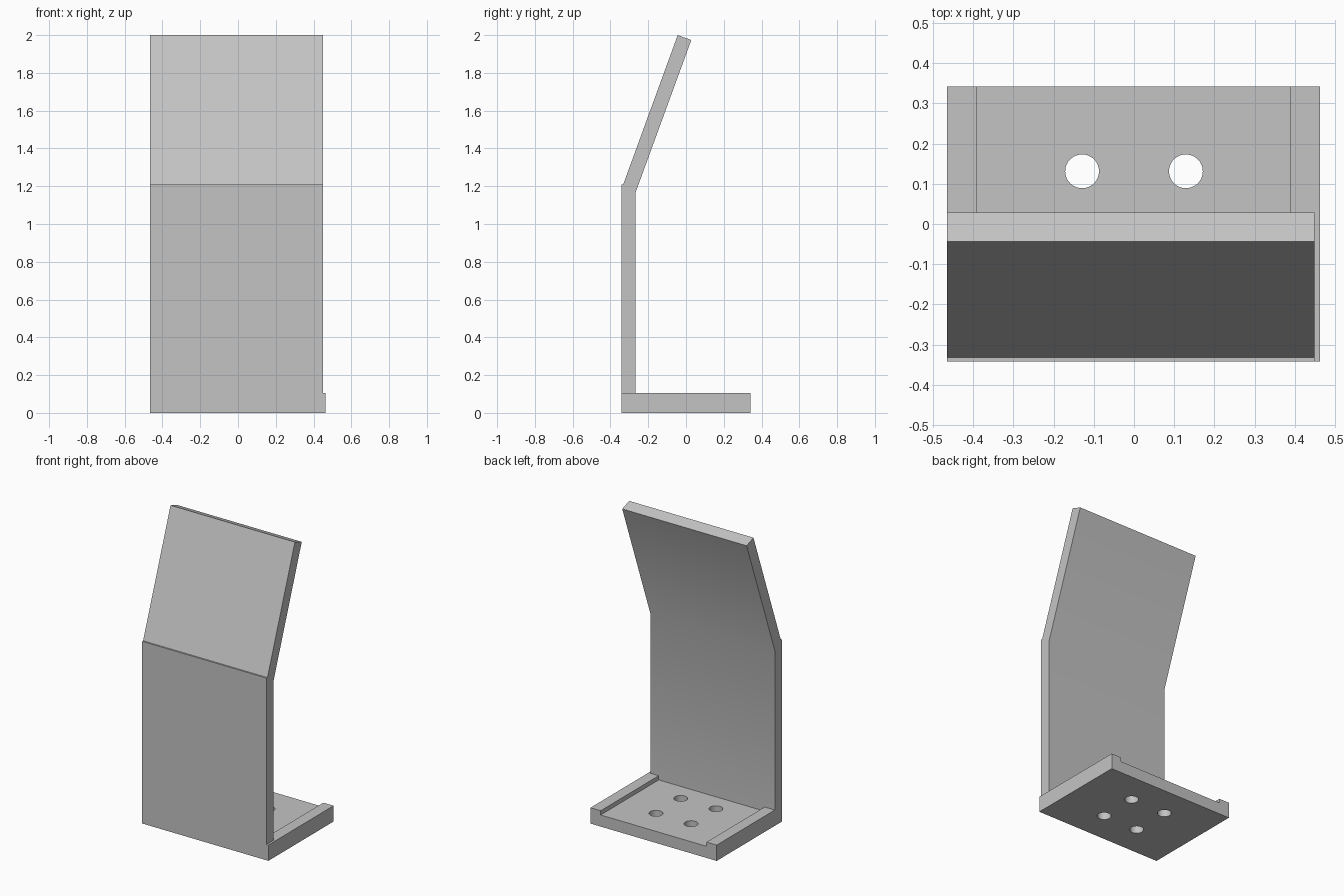
import bpy
import bmesh
from mathutils import Matrix, Vector

if "Cube" in bpy.data.objects:
    bpy.data.objects.remove(bpy.data.objects["Cube"], do_unlink=True)

grey = bpy.data.materials.new("plain grey")
grey.use_nodes = True
colour = (0.55, 0.55, 0.55, 1)
grey.diffuse_color = colour
grey.node_tree.nodes["Principled BSDF"].inputs["Base Color"].default_value = colour


def add_object(name, bm):
    bmesh.ops.recalc_face_normals(bm, faces=bm.faces)
    mesh = bpy.data.meshes.new(name)
    bm.to_mesh(mesh)
    bm.free()
    mesh.materials.append(grey)
    obj = bpy.data.objects.new(name, mesh)
    bpy.context.collection.objects.link(obj)
    return obj


def box(name, low, high):
    low, high = Vector(low), Vector(high)
    bm = bmesh.new()
    bmesh.ops.create_cube(bm, size=1, matrix=Matrix.Translation((low + high) / 2)
                          @ Matrix.Diagonal((*(high - low), 1)))
    return add_object(name, bm)


def cut(target, cutter):
    cutter.hide_render = True
    mod = target.modifiers.new(cutter.name, 'BOOLEAN')
    mod.operation = 'DIFFERENCE'
    mod.solver = 'EXACT'
    mod.object = cutter
    bpy.ops.object.select_all(action='DESELECT')
    bpy.context.view_layer.objects.active = target
    target.select_set(True)
    bpy.ops.object.modifier_apply(modifier=mod.name)
    bpy.data.objects.remove(cutter, do_unlink=True)


def shade(obj):
    bpy.ops.object.select_all(action='DESELECT')
    bpy.context.view_layer.objects.active = obj
    obj.select_set(True)
    bpy.ops.object.shade_smooth_by_angle()


LEFT, RIGHT, DEPTH = 0.463, -0.465, 0.342
WALL_BACK, BASE_TOP, FLOOR = -0.268, 0.105, 0.077

# Base plate with a shallow channel behind the wall
base = box("base_plate", (RIGHT, -DEPTH, 0), (LEFT, DEPTH, BASE_TOP))
cut(base, box("channel_cutter", (-0.39, WALL_BACK, FLOOR), (0.388, 0.5, 0.3)))

# Four mounting holes through the base
bm = bmesh.new()
for x in (-0.129, 0.129):
    for y in (-0.129, 0.131):
        bmesh.ops.create_cone(bm, cap_ends=True, segments=48, radius1=0.042,
                              radius2=0.042, depth=0.5,
                              matrix=Matrix.Translation((x, y, 0)))
cut(base, add_object("hole_cutter", bm))
shade(base)

# Upright wall that bends into a panel leaning back
profile = [(-DEPTH, BASE_TOP), (-DEPTH, 1.21), (-0.332, 1.21), (-0.044, 2.0),
           (0.028, 1.974), (WALL_BACK, 1.164), (WALL_BACK, BASE_TOP)]
bm = bmesh.new()
side = bm.faces.new([bm.verts.new((RIGHT, y, z)) for y, z in profile])
extruded = bmesh.ops.extrude_face_region(bm, geom=[side])["geom"]
bmesh.ops.translate(bm, vec=(0.449 - RIGHT, 0, 0),
                    verts=[v for v in extruded if isinstance(v, bmesh.types.BMVert)])
shade(add_object("bent_back_panel", bm))
